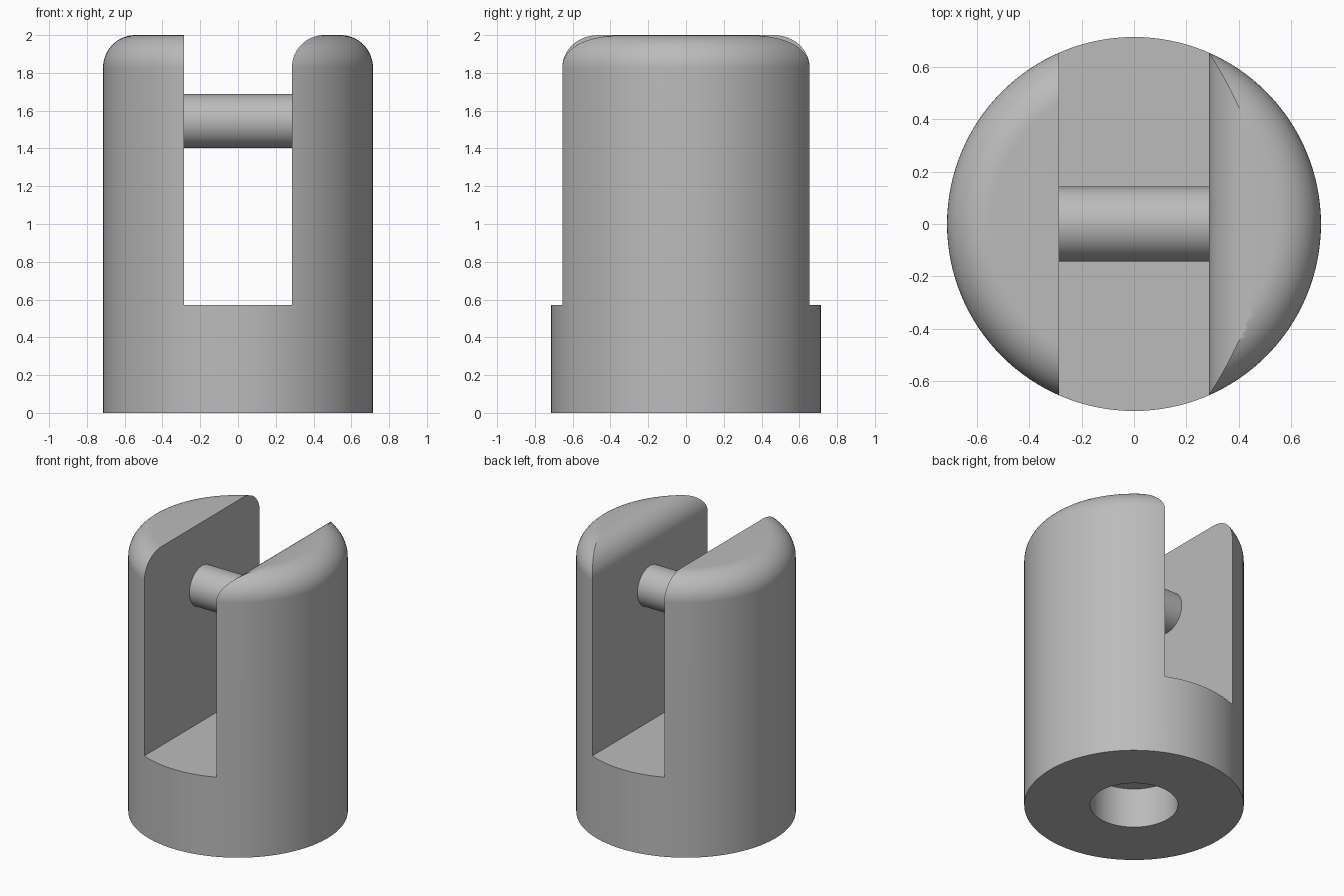
import bpy, bmesh
from math import sin, cos, pi, radians
from mathutils import Matrix

if "Cube" in bpy.data.objects:
    bpy.data.objects.remove(bpy.data.objects["Cube"], do_unlink=True)

U = 1 / 7                     # base module
RADIUS, HEIGHT = 5 * U, 2.0
SLOT, SLOT_FLOOR = 2 * U, 4 * U
FILLET = 1.2 * U
PIN_Z = 1.545
SEGMENTS, ARC = 128, 16

grey = bpy.data.materials.new("grey_metal")
grey.use_nodes = True
colour = (0.5, 0.5, 0.5, 1)
grey.diffuse_color = colour
grey.node_tree.nodes["Principled BSDF"].inputs["Base Color"].default_value = colour


def add_object(name, bm):
    bmesh.ops.recalc_face_normals(bm, faces=bm.faces)
    mesh = bpy.data.meshes.new(name)
    bm.to_mesh(mesh)
    bm.free()
    obj = bpy.data.objects.new(name, mesh)
    mesh.materials.append(grey)
    bpy.context.collection.objects.link(obj)
    return obj


def smooth(obj):
    bpy.ops.object.select_all(action='DESELECT')
    obj.select_set(True)
    bpy.context.view_layer.objects.active = obj
    bpy.ops.object.shade_smooth_by_angle(angle=radians(30))


def arc(cx, cz, start, end):
    steps = [start + (end - start) * i / ARC for i in range(ARC + 1)]
    return [(cx + FILLET * cos(a), cz + FILLET * sin(a)) for a in steps]


# Round body with a blind hole underneath and a rounded top rim
shoulder = HEIGHT - FILLET
profile = [(0, 2 * U), (2 * U, 2 * U), (2 * U, 0), (RADIUS, 0)]
profile += arc(RADIUS - FILLET, shoulder, 0, pi / 2) + [(0, HEIGHT)]
bm = bmesh.new()
verts = [bm.verts.new((x, 0, z)) for x, z in profile]
edges = [bm.edges.new(pair) for pair in zip(verts, verts[1:])]
bmesh.ops.spin(bm, geom=verts + edges, cent=(0, 0, 0), axis=(0, 0, 1),
               angle=2 * pi, steps=SEGMENTS, use_duplicate=False)
bmesh.ops.remove_doubles(bm, verts=bm.verts, dist=1e-5)
body = add_object("slotted_body", bm)

# Slot cutter: square on one side, rounding over the left prong's inner edge
outline = [(-SLOT, SLOT_FLOOR), (SLOT, SLOT_FLOOR)]
outline += arc(SLOT + FILLET, shoulder, pi, pi / 2)[:-1]
outline += [(SLOT + FILLET, HEIGHT + 0.001), (SLOT + FILLET, 2.2), (-SLOT, 2.2)]
bm = bmesh.new()
face = bm.faces.new([bm.verts.new((x, -1, z)) for x, z in outline])
extruded = bmesh.ops.extrude_face_region(bm, geom=[face])["geom"]
bmesh.ops.translate(bm, vec=(0, 2, 0),
                    verts=[v for v in extruded if isinstance(v, bmesh.types.BMVert)])
cutter = add_object("slot_cutter", bm)
cutter.hide_render = True

bpy.context.view_layer.objects.active = body
cut = body.modifiers.new("slot", 'BOOLEAN')
cut.operation = 'DIFFERENCE'
cut.solver = 'EXACT'
cut.object = cutter
bpy.ops.object.modifier_apply(modifier=cut.name)
bpy.data.objects.remove(cutter, do_unlink=True)
smooth(body)
weighted = body.modifiers.new("even_shading", 'WEIGHTED_NORMAL')
weighted.keep_sharp = True

# Cross pin between the prongs
bm = bmesh.new()
bmesh.ops.create_cone(bm, cap_ends=True, segments=64, radius1=U, radius2=U,
                      depth=2 * SLOT + 0.02,
                      matrix=Matrix.Translation((0, 0, PIN_Z)) @ Matrix.Rotation(pi / 2, 4, 'Y'))
smooth(add_object("cross_pin", bm))
